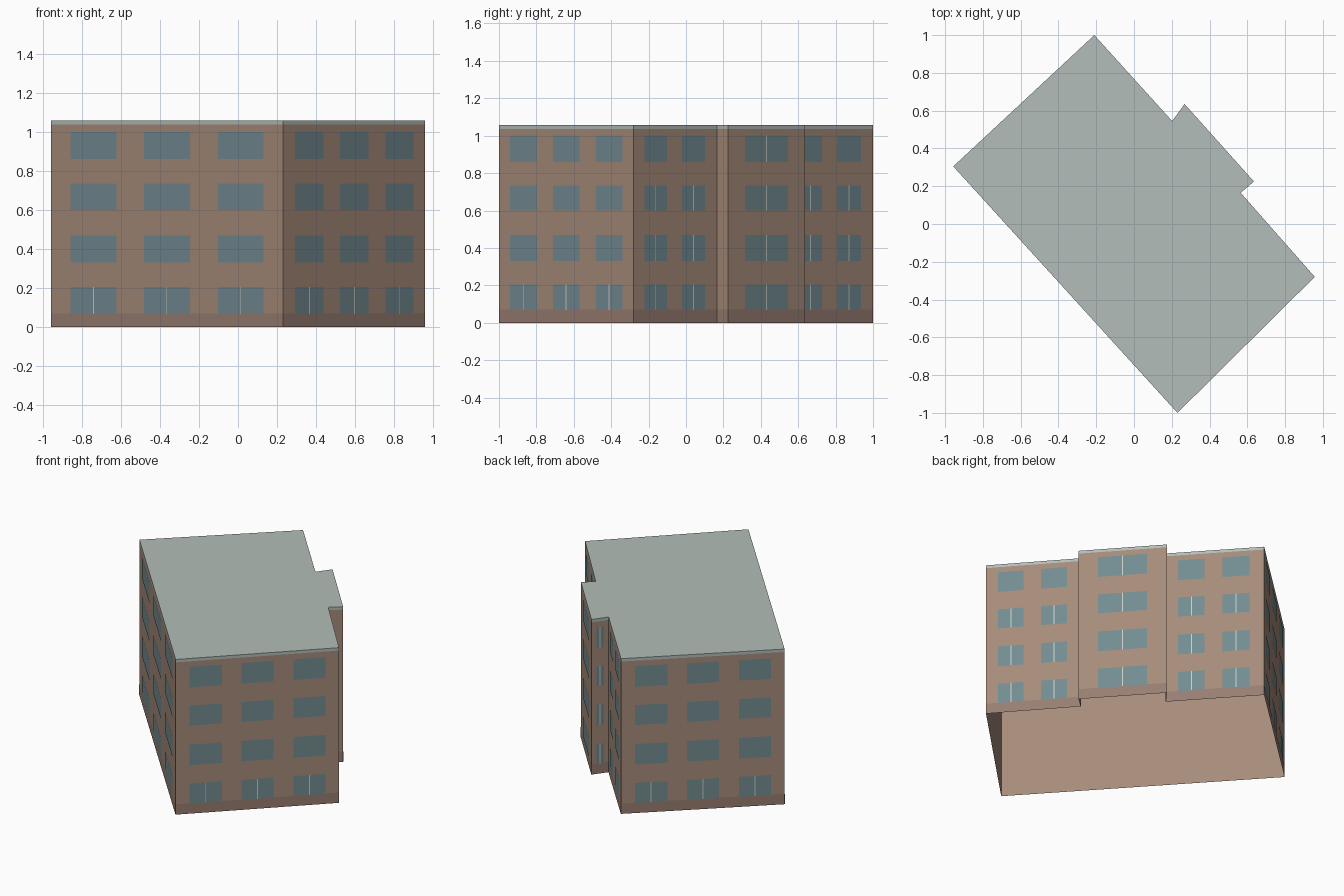
import bpy
from mathutils import Vector

if "Cube" in bpy.data.objects:
    bpy.data.objects.remove(bpy.data.objects["Cube"])

HEIGHT, EAVES, BASE = 1.057, 1.037, 0.07

# Footprint, counter-clockwise from the west corner
PLAN = [Vector(p) for p in [(-0.957, 0.305), (0.23, -1.0), (0.957, -0.28), (0.565, 0.165),
                            (0.635, 0.225), (0.268, 0.635), (0.202, 0.545), (-0.21, 1.0)]]
ROWS = [(0.068, 0.205), (0.33, 0.47), (0.60, 0.735), (0.86, 1.0)]

# Per facade: window spans along the wall, and number of lower rows with a mullion
THREE = [(0.085, 0.283), (0.402, 0.60), (0.722, 0.918)]
TWO = [(0.127, 0.395), (0.577, 0.853)]
FACADES = [(THREE, 1), (THREE, 1), (TWO, 3), ([], 0),
           ([(0.22, 0.775)], 4), ([(0.28, 0.72)], 4), (TWO, 3), (THREE, 1)]


def material(name, rgb):
    m = bpy.data.materials.new(name)
    m.diffuse_color = (*rgb, 1)
    m.use_nodes = True
    m.node_tree.nodes["Principled BSDF"].inputs["Base Color"].default_value = m.diffuse_color
    return m


def make(name, verts, faces, mat):
    me = bpy.data.meshes.new(name)
    me.from_pydata(verts, [], faces)
    me.materials.append(mat)
    ob = bpy.data.objects.new(name, me)
    bpy.context.collection.objects.link(ob)
    return ob


def shell(name, z0, z1, mat, cap=False):
    """Vertical skin round the footprint, optionally closed on top."""
    n = len(PLAN)
    verts = [(p.x, p.y, z) for z in (z0, z1) for p in PLAN]
    faces = [(i, (i + 1) % n, (i + 1) % n + n, i + n) for i in range(n)]
    if cap:
        faces.append(tuple(range(n, 2 * n)))
    return make(name, verts, faces, mat)


def panels(name, specs, offset, mat):
    """Flat rectangles laid on the walls: (wall, start, end, bottom, top)."""
    verts, faces = [], []
    for w, s, e, z0, z1 in specs:
        a, b = PLAN[w], PLAN[(w + 1) % len(PLAN)]
        d = b - a
        out = Vector((d.y, -d.x)).normalized() * offset
        p, q = a + d * s + out, a + d * e + out
        k = len(verts)
        verts += [(p.x, p.y, z0), (q.x, q.y, z0), (q.x, q.y, z1), (p.x, p.y, z1)]
        faces.append((k, k + 1, k + 2, k + 3))
    return make(name, verts, faces, mat)


brick = material("brick", (0.38, 0.26, 0.195))
plinth = material("plinth", (0.31, 0.205, 0.165))
glass = material("glass", (0.17, 0.26, 0.285))
frame = material("frame", (0.62, 0.62, 0.58))
roofing = material("roofing", (0.45, 0.51, 0.48))

# Walls (open underneath) and roof with its edge band
shell("walls", 0, EAVES, brick)
shell("roof", EAVES, HEIGHT, roofing, cap=True)

# Plinth band
panels("plinth", [(w, 0, 1, 0, BASE) for w in range(len(PLAN))], 0.001, plinth)

# Windows and their centre mullions
windows, mullions = [], []
for w, (spans, split_rows) in enumerate(FACADES):
    length = (PLAN[(w + 1) % len(PLAN)] - PLAN[w]).length
    for s, e in spans:
        for r, (z0, z1) in enumerate(ROWS):
            windows.append((w, s, e, z0, z1))
            if r < split_rows:
                c, h = (s + e) / 2, 0.003 / length
                mullions.append((w, c - h, c + h, z0, z1))
panels("windows", windows, 0.002, glass)
panels("window_mullions", mullions, 0.003, frame)
